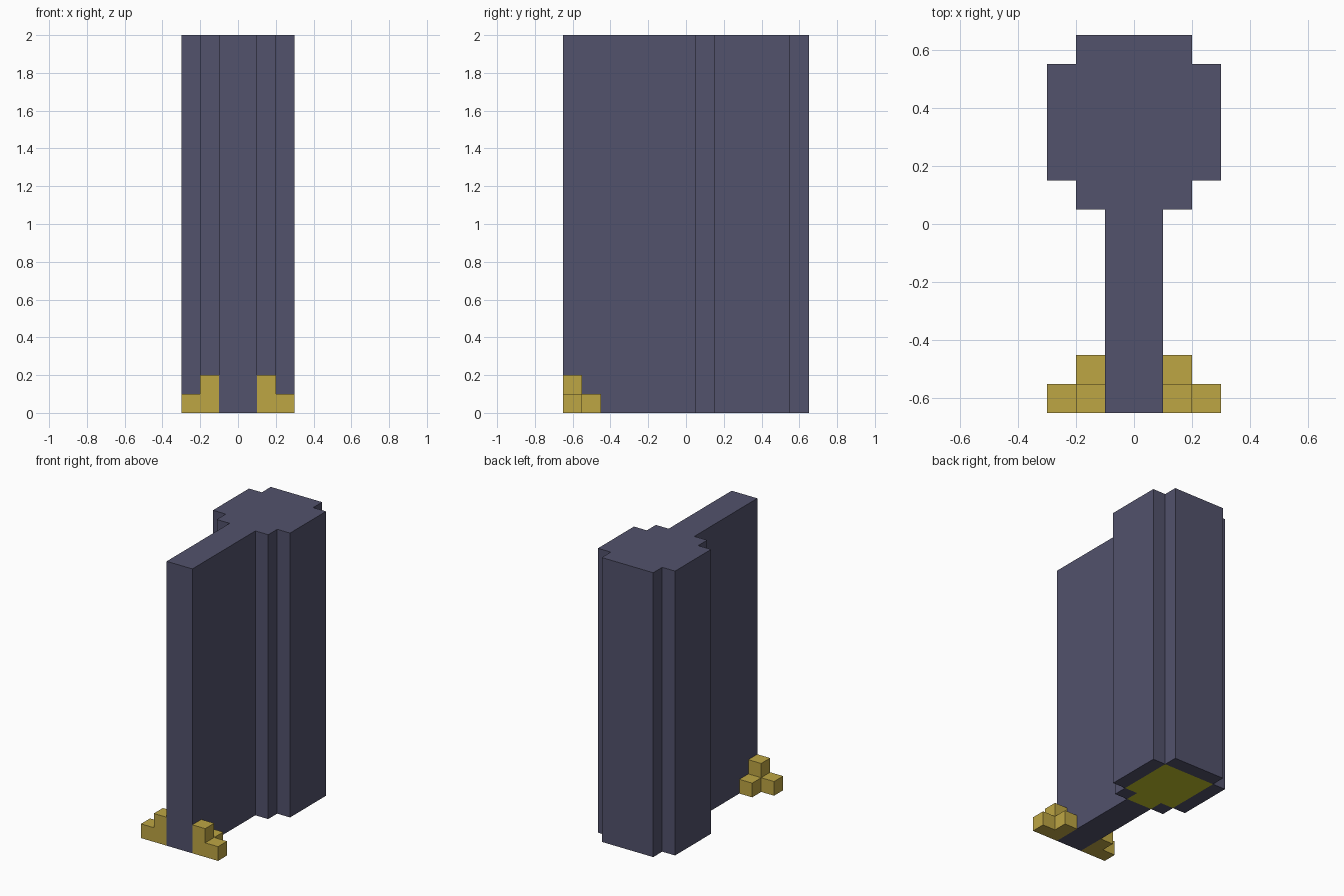
import bpy, bmesh
from mathutils import Vector

cube = bpy.data.objects.get("Cube")
if cube:
    bpy.data.objects.remove(cube, do_unlink=True)


def make_material(name, rgb):
    """Flat material from 0-255 display values, stored as linear."""
    lin = [((c / 255 + 0.055) / 1.055) ** 2.4 for c in rgb] + [1.0]
    mat = bpy.data.materials.new(name)
    mat.use_nodes = True
    mat.diffuse_color = lin
    bsdf = mat.node_tree.nodes["Principled BSDF"]
    bsdf.inputs["Base Color"].default_value = lin
    bsdf.inputs["Roughness"].default_value = 0.9
    return mat


slate = make_material("slate", (82, 82, 108))
gold = make_material("gold", (190, 166, 68))
olive = make_material("olive_yellow", (192, 192, 42))


def block_mesh(name, xs, ys, zs, filled, materials):
    """Closed outer skin of the filled cells between the given grid planes."""
    bm = bmesh.new()
    axes = (xs, ys, zs)
    sizes = [len(a) - 1 for a in axes]

    def solid(c):
        return all(0 <= c[k] < sizes[k] for k in range(3)) and tuple(c) in filled

    for cell in filled:
        for k in range(3):
            for side in (0, 1):
                near = list(cell)
                near[k] += 2 * side - 1
                if solid(near):
                    continue
                u, v = (k + 1) % 3, (k + 2) % 3
                corners = []
                for du, dv in ((0, 0), (1, 0), (1, 1), (0, 1)):
                    p = Vector()
                    p[k] = axes[k][cell[k] + side]
                    p[u] = axes[u][cell[u] + du]
                    p[v] = axes[v][cell[v] + dv]
                    corners.append(bm.verts.new(p))
                bm.faces.new(corners if side else corners[::-1])
    bmesh.ops.remove_doubles(bm, verts=bm.verts, dist=1e-5)
    mesh = bpy.data.meshes.new(name)
    bm.to_mesh(mesh)
    bm.free()
    for m in materials:
        mesh.materials.append(m)
    obj = bpy.data.objects.new(name, mesh)
    bpy.context.collection.objects.link(obj)
    return obj


# Tower with its long front wall: rows from front to back, half-width in cells
xs = [-0.3, -0.2, -0.1, 0.1, 0.2, 0.3]
ys = [-0.65, 0.05, 0.15, 0.55, 0.65]
reach = [0, 1, 2, 1]
plan = {(i, j, 0) for j, r in enumerate(reach) for i in range(2 - r, 3 + r)}
tower = block_mesh("tower_and_wall", xs, ys, [0, 2], plan, [slate, olive])

# Floor panel: underside faces inside the tower's outer rim
for face in tower.data.polygons:
    c = face.center
    if face.normal.z < -0.5:
        main = abs(c.x) < 0.2 and 0.15 < c.y < 0.55
        doorway = abs(c.x) < 0.1 and 0.05 < c.y < 0.15
        face.material_index = int(main or doorway)

# Stepped feet on both sides of the wall's front end
steps = {(0, 0, 0), (0, 0, 1), (1, 0, 0), (0, 1, 0)}
feet = block_mesh("stepped_feet", [0.1, 0.2, 0.3], [-0.65, -0.55, -0.45],
                  [0, 0.1, 0.2], steps, [gold])
mirror = feet.modifiers.new("mirror", 'MIRROR')
mirror.use_axis = (True, False, False)
mirror.use_mirror_merge = False
